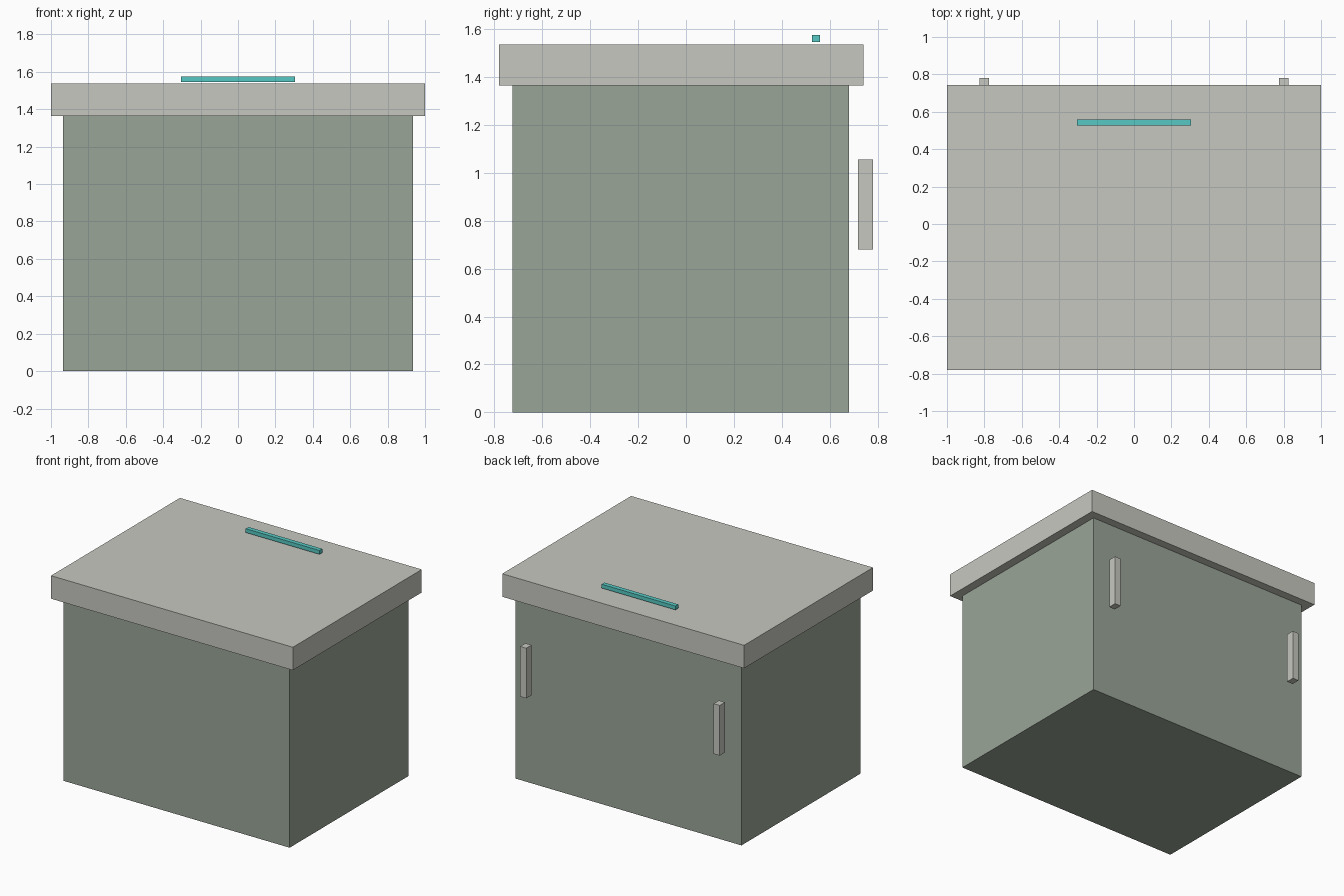
import bpy
import bmesh
from mathutils import Vector

cube = bpy.data.objects.get("Cube")
if cube:
    bpy.data.objects.remove(cube, do_unlink=True)


def material(name, rgb):
    mat = bpy.data.materials.new(name)
    mat.use_nodes = True
    colour = (*rgb, 1.0)
    mat.diffuse_color = colour
    mat.node_tree.nodes["Principled BSDF"].inputs["Base Color"].default_value = colour
    return mat


def box(name, low, high, mat):
    """Flat-shaded box between two opposite corners."""
    low, high = Vector(low), Vector(high)
    size, centre = high - low, (low + high) / 2
    bm = bmesh.new()
    bmesh.ops.create_cube(bm, size=1)
    bmesh.ops.scale(bm, vec=size, verts=bm.verts)
    mesh = bpy.data.meshes.new(name)
    bm.to_mesh(mesh)
    bm.free()
    mesh.materials.append(mat)
    obj = bpy.data.objects.new(name, mesh)
    obj.location = centre
    bpy.context.collection.objects.link(obj)
    return obj


sage = material("sage_green", (0.323, 0.376, 0.310))
stone = material("warm_grey", (0.574, 0.574, 0.535))
teal = material("teal", (0.095, 0.584, 0.552))

# Cabinet body and overhanging lid
box("body", (-0.935, -0.725, 0), (0.935, 0.68, 1.365), sage)
box("lid", (-1, -0.78, 1.365), (1, 0.742, 1.537), stone)

# Bar hovering just over the lid
box("light_bar", (-0.305, 0.527, 1.546), (0.305, 0.56, 1.575), teal)

# Upright handles standing off the back
for side, x in (("left", 0.8), ("right", -0.8)):
    box(side + "_handle", (x - 0.025, 0.718, 0.68), (x + 0.025, 0.78, 1.055), stone)
